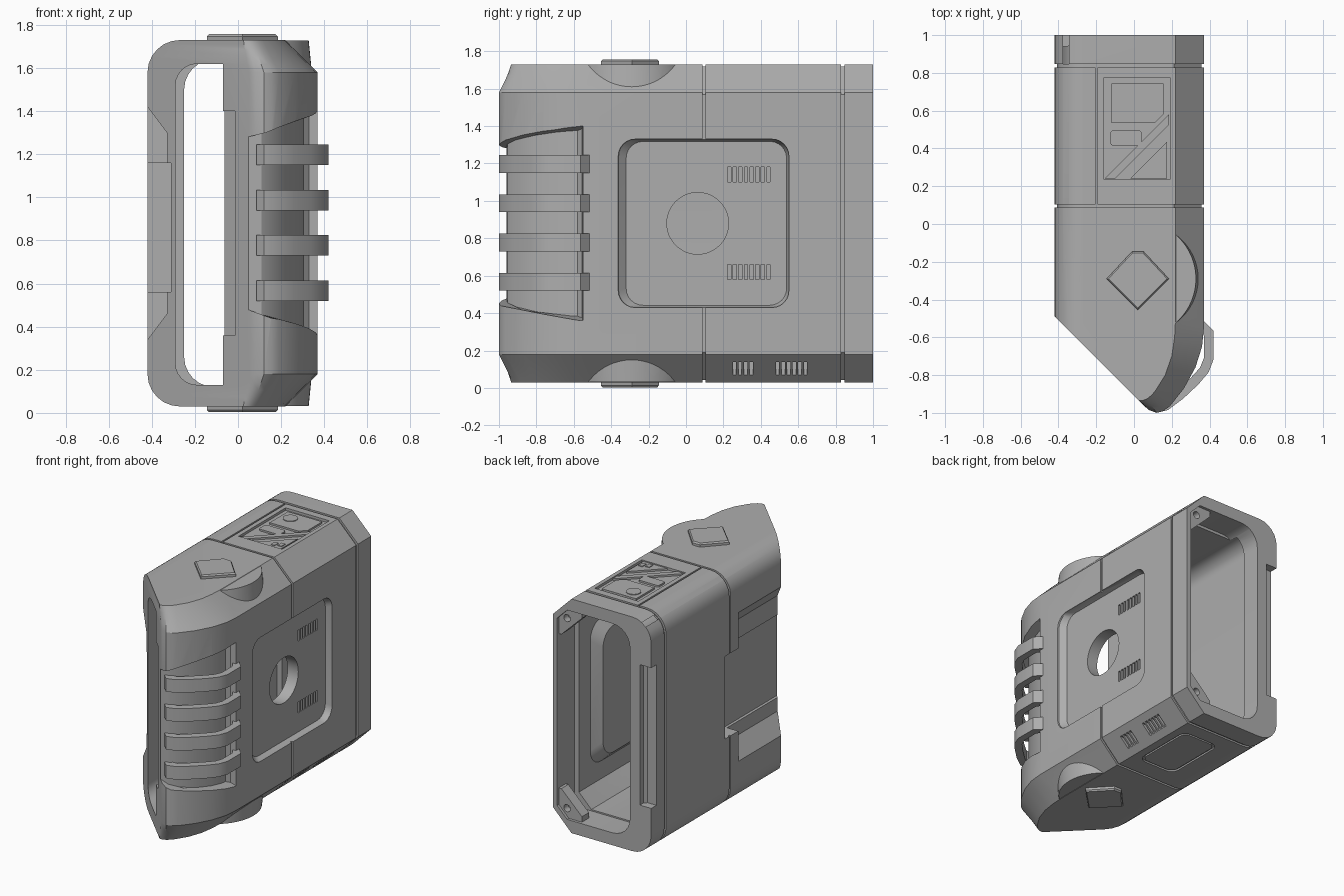
import bpy, bmesh
from math import sin, cos, pi, radians

cube = bpy.data.objects.get("Cube")
if cube:
    bpy.data.objects.remove(cube)

grey = bpy.data.materials.new("matte grey")
grey.use_nodes = True
GREY = (0.42, 0.42, 0.42, 1)
grey.diffuse_color = GREY
grey.node_tree.nodes["Principled BSDF"].inputs["Base Color"].default_value = GREY


def loft(name, *stacks, ring=False):
    """Skin each stack of equal-length loops, then cap the ends or close it as a ring."""
    bm = bmesh.new()
    for loops in stacks:
        rows = [[bm.verts.new(p) for p in loop] for loop in loops]
        n = len(rows[0])
        for a, b in zip(rows, rows[1:] + rows[:1] if ring else rows[1:]):
            for i in range(n):
                j = (i + 1) % n
                bm.faces.new((a[i], a[j], b[j], b[i]))
        if not ring:
            bm.faces.new(rows[0][::-1])
            bm.faces.new(rows[-1])
    bmesh.ops.recalc_face_normals(bm, faces=bm.faces)
    me = bpy.data.meshes.new(name)
    bm.to_mesh(me)
    bm.free()
    me.materials.append(grey)
    ob = bpy.data.objects.new(name, me)
    bpy.context.collection.objects.link(ob)
    return ob


def along(axis, pts, *levels):
    """Place a flat outline at several levels of one axis."""
    k = "xyz".index(axis)
    return [[(*p[:k], v, *p[k:]) for p in pts] for v in levels]


def boolean(ob, tool, op="DIFFERENCE"):
    mod = ob.modifiers.new("bool", "BOOLEAN")
    mod.object, mod.operation, mod.solver = tool, op, "EXACT"
    dg = bpy.context.evaluated_depsgraph_get()
    ob_mesh = bpy.data.meshes.new_from_object(ob.evaluated_get(dg))
    ob.modifiers.clear()
    ob.data = ob_mesh
    bpy.data.objects.remove(tool)


def cut(*stacks, ring=False):
    boolean(body, loft("cutter", *stacks, ring=ring))


def circle(u, v, r, n=48):
    return [(u + r * cos(2 * pi * i / n), v + r * sin(2 * pi * i / n)) for i in range(n)]


def rect(u0, u1, v0, v1, r=0.0, n=6):
    if not r:
        return [(u0, v0), (u1, v0), (u1, v1), (u0, v1)]
    out = []
    for q, (u, v) in enumerate([(u1 - r, v1 - r), (u0 + r, v1 - r), (u0 + r, v0 + r), (u1 - r, v0 + r)]):
        out += [(u + r * cos(pi / 2 * (q + i / n)), v + r * sin(pi / 2 * (q + i / n))) for i in range(n + 1)]
    return out


def shell(full, small, z0, z1, h, steps=6):
    """Layers with a chamfered right side and a rounded left side."""
    ease = [pi / 2 * i / steps for i in range(steps + 1)]
    levels = [(h * (1 - cos(a)), a) for a in ease]
    stack = [(z0 + d, d, a) for d, a in levels] + [(z1 - d, d, a) for d, a in reversed(levels)]
    loops = []
    for z, d, a in stack:
        t, r = d / h, h * (1 - sin(a))
        loop = []
        for f, s in zip(full, small):
            x, y = (s[k] + (f[k] - s[k]) * t for k in (0, 1))
            if f[0] < -0.25:
                x, y = x + r, y - r * (y < 0)
            loop.append((x, y, z))
        loops.append(loop)
    return loops


# Main housing: rounded left, chamfered right, pointed nose
wide = [(-.42, 1), (.37, 1), (.37, -.55), (.36, -.65), (.325, -.76), (.265, -.87),
        (.19, -.965), (.155, -.99), (.12, -1), (.08, -.985), (.05, -.96), (-.42, -.49)]
slim = [(-.42, 1), (.22, 1), (.22, -.5), (.215, -.6), (.2, -.7), (.165, -.8),
        (.115, -.88), (.095, -.905), (.07, -.925), (.045, -.935), (.025, -.935), (-.42, -.49)]
body = loft("housing", shell(wide, slim, .03, 1.73, .15))

# Round turrets under the top and bottom buttons
for z, e in ((1.728, 1.56), (.032, .2)):
    lower = [(x, y, e) for x, y in circle(.02, -.29, .325, 64)]
    upper = [(x, y, z) for x, y in circle(.02, -.29, .308, 64)]
    boolean(body, loft("turret", [lower, upper]), "UNION")

# Hollow interior, open along the slanted front
room = [(-.29, .86), (.3, .86), (.3, -.4), (.2, -.6), (-.07, -.84), (-.13, -1.1), (-.29, -1.1)]
room_top = [(-.29, .86), (.2, .86), (.2, -.4), (.13, -.6), (-.07, -.84), (-.13, -1.1), (-.29, -1.1)]
cut(shell(room, room_top, .13, 1.62, .1))

# Open back with rounded left corners
arc = [radians(90 + 15 * i) for i in range(7)]
upper = [(-.11 + .14 * cos(a), 1.5 + .14 * sin(a)) for a in arc]
opening = [(.335, .2), (.335, 1.56), (.255, 1.64)] + upper
opening += [(x, 1.76 - z) for x, z in reversed(upper)] + [(.255, .12)]
cut(along("y", opening, .8, 1.1))

# Raised square inside the right wall, then the outer recess and round port
boss = [[(x, y, z) for y, z in rect(-.43 + d, .68 - d, .35 + d, 1.41 - d, .12)]
        for x, d in ((.31, 0), (.24, .07))]
boolean(body, loft("inner_boss", boss), "UNION")
square = [[(x, y, z) for y, z in rect(-.37 + f, .55 - d, .43 + d, 1.33 - d, .09)]
          for x, d, f in ((.4, 0, 0), (.36, 0, .01), (.325, .012, .05))]
cut(square)
cut(along("x", circle(.0625, .88, .165), .1, .5))

# Grip hollow on the nose
grip = [(.045, -1.2), (.045, -.96), (.11, -.955), (.17, -.91), (.235, -.81), (.28, -.7),
        (.3, -.62), (.305, -.58), (.33, -.555), (.38, -.55), (.6, -.55), (.6, -1.2)]
reach = [.4 + .37 * (min(x, .4) - .045) for x, y in grip]
cut([[(x, y, .88 + s * r) for (x, y), r in zip(grip, reach)] for s in (-1, 1)])

# Left wall recess in two steps down to a thin liner, and the step on the slanted edge
window = [(-.5, .24), (-.42, .34), (-.33, .46), (-.33, 1.3), (-.42, 1.42), (-.5, 1.52)]
cut(along("y", window, -1.2, 0))
cut(along("z", [(-.5, -1.2), (-.31, -1.2), (-.31, .15), (-.5, .15)], .56, 1.16))
cut(along("z", [(-.12, -.95), (-.015, -1), (-.015, -.875), (-.07, -.825)], .36, 1.4))

# Notch in the back left edge
cut(along("z", [(-.5, .94), (-.35, .94), (-.33, .96), (-.33, 1.1), (-.5, 1.1)], .38, 1.4))

# Panel seams running around the housing
section = [(.37, .18), (.37, 1.58), (.22, 1.73)]
section += [(-.27 + .15 * cos(a), 1.58 + .15 * sin(a)) for a in arc]
section += [(x, 1.76 - z) for x, z in reversed(section[3:])] + [(.22, .03)]


def grown(f, y):
    return [(-.025 + (x + .025) * (1 + f / .395), y, .88 + (z - .88) * (1 + f / .85)) for x, z in section]


for y, w in ((.095, .008), (.838, .01)):
    cut([grown(f, y + s) for f, s in ((-.012, -w), (.04, -w), (.04, w), (-.012, w))], ring=True)
cut(along("z", rect(-.205, -.193, .1, .835), 1.718, 1.8))

# Vent slots on the side wall and the lower chamfer
slots = [along("x", rect(.222 + .03 * i, .24 + .03 * i, z, z + .08), .295, .4)
         for i in range(8) for z in (.58, 1.1)]
slots += [along("x", rect(y + .03 * i, y + .03 * i + .018, .07, .14), .26, .4)
          for y, count in ((.25, 4), (.48, 6)) for i in range(count)]
cut(*slots)

# Sunken top panel with raised plates, and the bottom hatch outline
cut(along("z", rect(-.16, .19, .235, .775), 1.712, 1.8))
plates = {
    "display_plate": [(-.12, .535), (.11, .535), (.155, .58), (.155, .745), (-.12, .745)],
    "label_plate": rect(-.125, .04, .415, .495, .015),
    "corner_plate": [(-.02, .24), (.175, .24), (.175, .435)],
    "diagonal_strip": [(-.155, .24), (-.1, .24), (.185, .525), (.185, .58)]}
for name, pts in plates.items():
    loft(name, along("z", pts, 1.71, 1.725))
loft("dial", along("z", circle(-.045, .665, .05, 32), 1.72, 1.73))
for i, (x, y) in enumerate(((.1, .27), (.145, .285))):
    loft(f"indicator_{i + 1}", along("z", rect(x - .015, x + .015, y - .015, y + .03), 1.72, 1.73))
cut(along("z", rect(-.14, .16, .24, .72, .06), -.05, .042))
loft("hatch", along("z", rect(-.125, .145, .255, .705, .05), .031, .06))

# Diamond buttons, top and bottom
diamond = [(.165, 0), (.03, .145), (-.03, .145), (-.165, 0), (0, -.165)]
for name, s in (("top_button", 1), ("bottom_button", -1)):
    loft(name, [[(.02 + x * k, -.29 + y * k, .88 + s * h) for x, y in diamond]
                for k, h in ((1, .82), (1, .867), (.94, .877))])

# Grip bands wrapped around the nose, held at both ends
band = [(.085, -.965), (.12, -1), (.18, -.985), (.26, -.925), (.34, -.85), (.395, -.785),
        (.42, -.72), (.42, -.565), (.365, -.51), (.325, -.53), (.37, -.59), (.37, -.71),
        (.35, -.76), (.3, -.815), (.225, -.885), (.165, -.935), (.1, -.94)]
for i in range(4):
    z = .52 + .21 * i
    loft(f"grip_band_{i + 1}", along("z", band, z, z + .095))

# Screw brackets in the right back corners
for name, s in (("upper_bracket", 1), ("lower_bracket", -1)):
    tri = [(.345, .69), (.345, .56), (.315, .56), (.15, .72), (.15, .77), (.265, .77)]
    plate = loft(name, along("y", [(x, .88 + s * z) for x, z in tri], .9, .98))
    boolean(plate, loft("drill", along("y", circle(.27, .88 + s * .69, .026, 24), .93, 1.1)))

# Smooth the gentle curves, keep hard edges crisp
for ob in bpy.context.view_layer.objects:
    ob.select_set(ob.type == "MESH")
bpy.context.view_layer.objects.active = body
bpy.ops.object.shade_smooth_by_angle(angle=radians(30))
